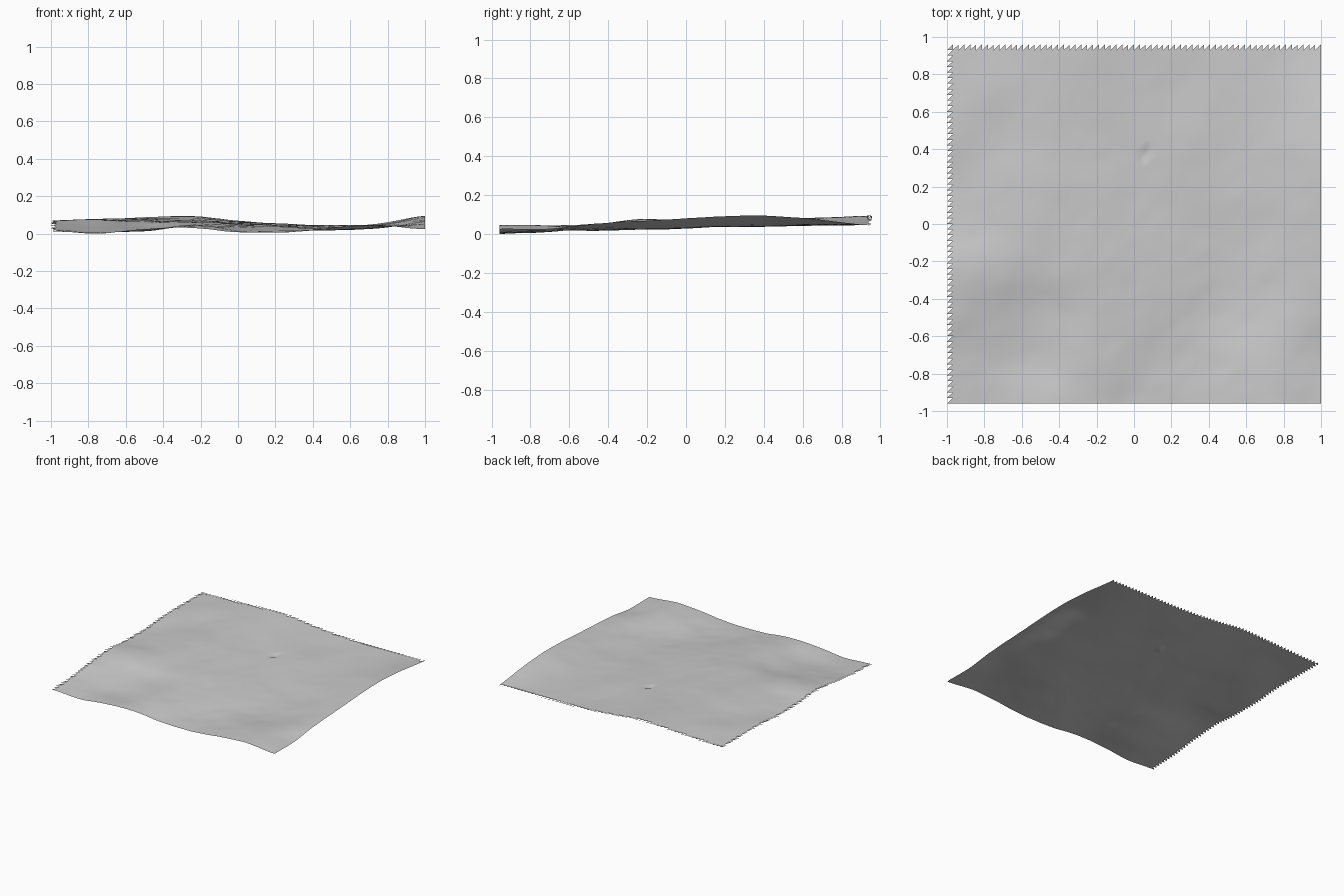
import bpy, bmesh, math
from mathutils import Vector, noise

if "Cube" in bpy.data.objects:
    bpy.data.objects.remove(bpy.data.objects["Cube"])

N = 64                      # cells per side
HX, HY = 1.0, 0.96          # half sizes

# Coarse relief in thousandths: rows front to back, columns left to right
RELIEF = [
    [20,  8, 30, 38, 18, 14, 38, 52, 30],
    [32, 20, 22, 50, 30, 20, 36, 52, 34],
    [58, 48, 36, 55, 48, 34, 26, 40, 60],
    [78, 82, 70, 72, 58, 48, 30, 40, 74],
    [60, 74, 80, 74, 62, 52, 36, 46, 90],
    [62, 72, 84, 78, 66, 58, 44, 56, 100],
    [78, 72, 84, 80, 72, 60, 48, 60, 98],
    [76, 86, 90, 92, 74, 54, 52, 56, 78],
    [75, 84, 95, 102, 78, 58, 54, 55, 51],
]


def spline(values, t):
    """Catmull-Rom through evenly spaced values, t in 0..1."""
    last = len(values) - 1
    i = min(int(t * last), last - 1)
    f = t * last - i
    p = [values[max(0, min(last, i + k))] for k in (-1, 0, 1, 2)]
    return p[1] + 0.5 * f * (p[2] - p[0] + f * (2 * p[0] - 5 * p[1] + 4 * p[2] - p[3]
                             + f * (3 * (p[1] - p[2]) + p[3] - p[0])))


def height(u, v):
    z = spline([spline(row, u) for row in RELIEF], v) / 1000
    x, y = (2 * u - 1) * HX, (2 * v - 1) * HY
    # Eroded folds, stronger towards the front
    rough = 0.005 - 0.003 * v
    z += rough * noise.noise(Vector((x * 5 + 3, y * 5, 0.3)))
    z += rough * 0.4 * noise.noise(Vector((x * 11, y * 11, 4.1)))
    # Small broken pits near the middle
    for px, py in ((0.06, 0.375), (0.08, 0.315)):
        if math.hypot(x - px, y - py) < 0.02:
            z -= 0.012
    return z


# Land sheet: regular triangle grid, with the outer triangles missing
# along the left and back edges, which leaves a saw-tooth border
bm = bmesh.new()
grid = [[bm.verts.new(((2 * i / N - 1) * HX, (2 * j / N - 1) * HY, height(i / N, j / N)))
         for i in range(N + 1)] for j in range(N + 1)]
for j in range(N):
    for i in range(N):
        a, b = grid[j][i], grid[j][i + 1]
        c, d = grid[j + 1][i + 1], grid[j + 1][i]
        bm.faces.new((a, b, c))
        if i > 0 and j < N - 1:
            bm.faces.new((a, c, d))
bmesh.ops.delete(bm, geom=[v for v in bm.verts if not v.link_faces], context='VERTS')
low = min(v.co.z for v in bm.verts)
bmesh.ops.translate(bm, verts=bm.verts, vec=(0, 0, -low))
for f in bm.faces:
    f.smooth = True

mesh = bpy.data.meshes.new("terrain_sheet")
bm.to_mesh(mesh)
bm.free()
mat = bpy.data.materials.new("light_grey")
mat.diffuse_color = (0.6, 0.6, 0.6, 1)
mat.use_nodes = True
mat.node_tree.nodes["Principled BSDF"].inputs["Base Color"].default_value = mat.diffuse_color
mesh.materials.append(mat)
terrain = bpy.data.objects.new("terrain_sheet", mesh)
bpy.context.collection.objects.link(terrain)
